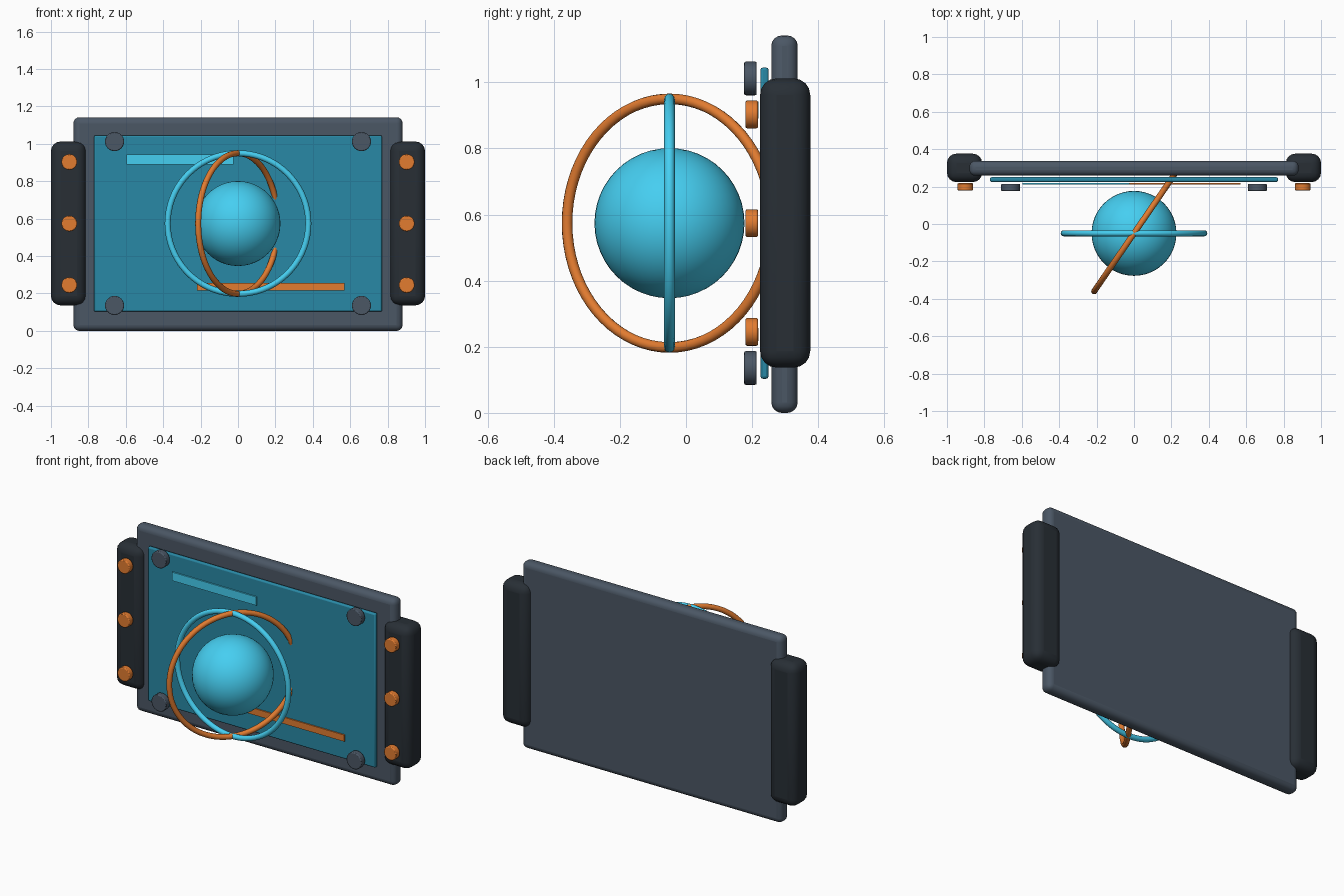
import bpy
from math import radians

if "Cube" in bpy.data.objects:
    bpy.data.objects.remove(bpy.data.objects["Cube"])


def material(name, rgb):
    m = bpy.data.materials.new(name)
    m.diffuse_color = (*rgb, 1)
    m.use_nodes = True
    m.node_tree.nodes["Principled BSDF"].inputs["Base Color"].default_value = m.diffuse_color
    return m


SLATE = material("slate", (0.07, 0.095, 0.13))
DARK = material("dark_rubber", (0.021, 0.028, 0.036))
GLASS = material("teal_glass", (0.022, 0.25, 0.38))
CYAN = material("cyan", (0.06, 0.62, 0.88))
ORANGE = material("orange", (0.76, 0.2, 0.03))
MID = 0.574  # height of the centre line


def finish(name, mat, bevel=0, segments=3):
    o = bpy.context.object
    o.name = name
    o.data.materials.append(mat)
    if bevel:
        b = o.modifiers.new("bevel", 'BEVEL')
        b.width, b.segments = bevel, segments
    bpy.ops.object.shade_smooth_by_angle(angle=radians(35))
    return o


def box(name, x, y, z, mat, bevel=0, segments=3):
    """Box from (min, max) pairs."""
    bpy.ops.mesh.primitive_cube_add(size=1, location=[(a + b) / 2 for a, b in (x, y, z)])
    bpy.context.object.scale = [b - a for a, b in (x, y, z)]
    bpy.ops.object.transform_apply(location=False, rotation=False)
    return finish(name, mat, bevel, segments)


def disc(name, x, z, y0, y1, r, mat):
    bpy.ops.mesh.primitive_cylinder_add(vertices=32, radius=r, depth=y1 - y0,
                                        location=(x, (y0 + y1) / 2, z),
                                        rotation=(radians(90), 0, 0))
    return finish(name, mat, 0.005, 2)


def ring(name, turn, mat):
    bpy.ops.mesh.primitive_torus_add(major_radius=0.376, minor_radius=0.016,
                                     major_segments=72, minor_segments=12,
                                     location=(0, -0.05, MID),
                                     rotation=(radians(90), 0, radians(turn)))
    return finish(name, mat)


# Tablet body and screen
box("frame", (-0.88, 0.88), (0.258, 0.338), (0, 1.142), SLATE, 0.032, 4)
box("screen", (-0.77, 0.77), (0.225, 0.25), (0.103, 1.045), GLASS, 0.008, 2)

# Side grips with buttons, and corner bolts
for side, s in (("left", -1), ("right", 1)):
    box(side + "_grip", sorted((s * 0.812, s * 1.0)), (0.224, 0.376), (0.137, 1.012), DARK, 0.05, 4)
    for i in (-1, 0, 1):
        disc(side + "_button", s * 0.902, MID + i * 0.329, 0.18, 0.218, 0.042, ORANGE)
    for z in (0.136, 1.012):
        disc(side + "_bolt", s * 0.66, z, 0.176, 0.214, 0.051, SLATE)

# Readout bars floating over the screen
box("upper_bar", (-0.595, -0.025), (0.212, 0.22), (0.89, 0.942), CYAN)
box("lower_bar", (-0.22, 0.57), (0.212, 0.22), (0.217, 0.257), ORANGE)

# Projected globe with two crossing rings
bpy.ops.mesh.primitive_uv_sphere_add(segments=48, ring_count=24, radius=0.227,
                                     location=(0, -0.05, MID))
finish("globe", CYAN)
ring("front_ring", 0, CYAN)
ring("tilted_ring", 55.5, ORANGE)
